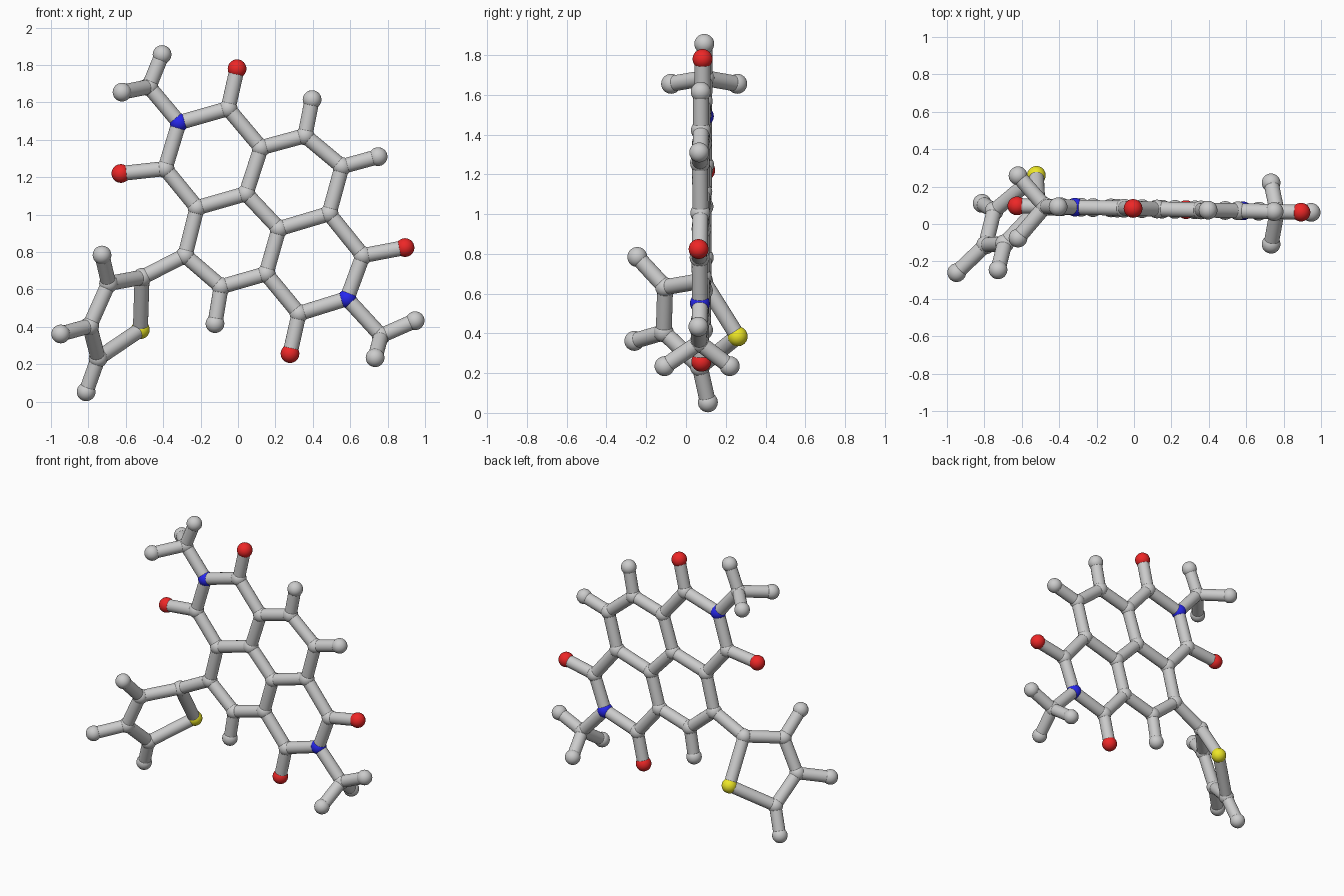
import bpy
from mathutils import Vector

if "Cube" in bpy.data.objects:
    bpy.data.objects.remove(bpy.data.objects["Cube"])

ATOM_R, BOND_R = 0.05, 0.04


def material(name, col):
    m = bpy.data.materials.new(name)
    m.diffuse_color = (*col, 1)
    m.use_nodes = True
    m.node_tree.nodes["Principled BSDF"].inputs["Base Color"].default_value = m.diffuse_color
    return m


MATS = {
    "O": ("oxygen", material("red", (0.85, 0.02, 0.02))),
    "N": ("nitrogen", material("blue", (0.02, 0.02, 0.85))),
    "S": ("sulfur", material("yellow", (0.85, 0.8, 0.02))),
    "C": ("carbon", None),
    "H": ("hydrogen", None),
}


# The fused ring sheet is flat and slightly turned about z
def flat(x, z):
    return Vector((x, 0.083 - 0.022 * x, z))


atoms = {
    # upper imide ring
    "N1": flat(-0.315, 1.492), "C1": flat(-0.053, 1.567), "O1": flat(-0.005, 1.78),
    "C2": flat(-0.39, 1.246), "O2": flat(-0.626, 1.22),
    # two central rings
    "C3": flat(0.123, 1.358), "C4": flat(0.043, 1.112), "C5": flat(-0.219, 1.037),
    "C6": flat(0.358, 1.422), "H6": flat(0.396, 1.615),
    "C7": flat(0.556, 1.257), "H7": flat(0.749, 1.31),
    "C8": flat(0.487, 1.005), "C9": flat(0.219, 0.925),
    "C10": flat(-0.283, 0.781), "C11": flat(-0.09, 0.615), "H11": flat(-0.123, 0.417),
    "C12": flat(0.15, 0.684),
    # lower imide ring
    "C13": flat(0.668, 0.781), "O13": flat(0.893, 0.824), "N2": flat(0.583, 0.551),
    "C14": flat(0.326, 0.471), "O14": flat(0.278, 0.257),
    # methyl groups
    "C15": flat(-0.476, 1.684), "H15a": flat(-0.406, 1.856),
    "H15b": Vector((-0.62, -0.075, 1.655)), "H15c": Vector((-0.62, 0.258, 1.655)),
    "C16": flat(0.765, 0.353), "H16a": flat(0.947, 0.433),
    "H16b": Vector((0.733, -0.108, 0.235)), "H16c": Vector((0.733, 0.22, 0.235)),
    # twisted five-sided sulfur ring
    "C17": Vector((-0.513, 0.085, 0.665)), "S1": Vector((-0.522, 0.26, 0.385)),
    "C18": Vector((-0.692, -0.105, 0.632)), "H18": Vector((-0.727, -0.245, 0.784)),
    "C19": Vector((-0.793, -0.112, 0.405)), "H19": Vector((-0.948, -0.26, 0.362)),
    "C20": Vector((-0.748, 0.07, 0.232)), "H20": Vector((-0.812, 0.11, 0.053)),
}

# Each chain is a run of bonded atoms
chains = """
N1 C1 C3 C4 C5 C2 N1 C15 H15a
C1 O1
C2 O2
C3 C6 C7 C8 C9 C4
C6 H6
C7 H7
C5 C10 C11 C12 C9
C11 H11
C8 C13 N2 C14 C12
C13 O13
C14 O14
C15 H15b
C15 H15c
N2 C16 H16a
C16 H16b
C16 H16c
C10 C17 S1 C20 C19 C18 C17
C18 H18
C19 H19
C20 H20
"""


def finish(name, mat=None):
    ob = bpy.context.object
    ob.name = name
    bpy.ops.object.shade_smooth_by_angle()
    if mat:
        ob.data.materials.append(mat)


# Atom balls
for key, pos in atoms.items():
    bpy.ops.mesh.primitive_uv_sphere_add(segments=32, ring_count=16, radius=ATOM_R, location=pos)
    name, mat = MATS[key[0]]
    finish(f"{name}_{key[1:]}", mat)

# Bond rods
for line in chains.strip().splitlines():
    run = line.split()
    for a, b in zip(run, run[1:]):
        d = atoms[b] - atoms[a]
        bpy.ops.mesh.primitive_cylinder_add(
            vertices=32, radius=BOND_R, depth=d.length, location=(atoms[a] + atoms[b]) / 2,
            rotation=d.to_track_quat('Z', 'Y').to_euler())
        finish(f"bond_{a}_{b}")
